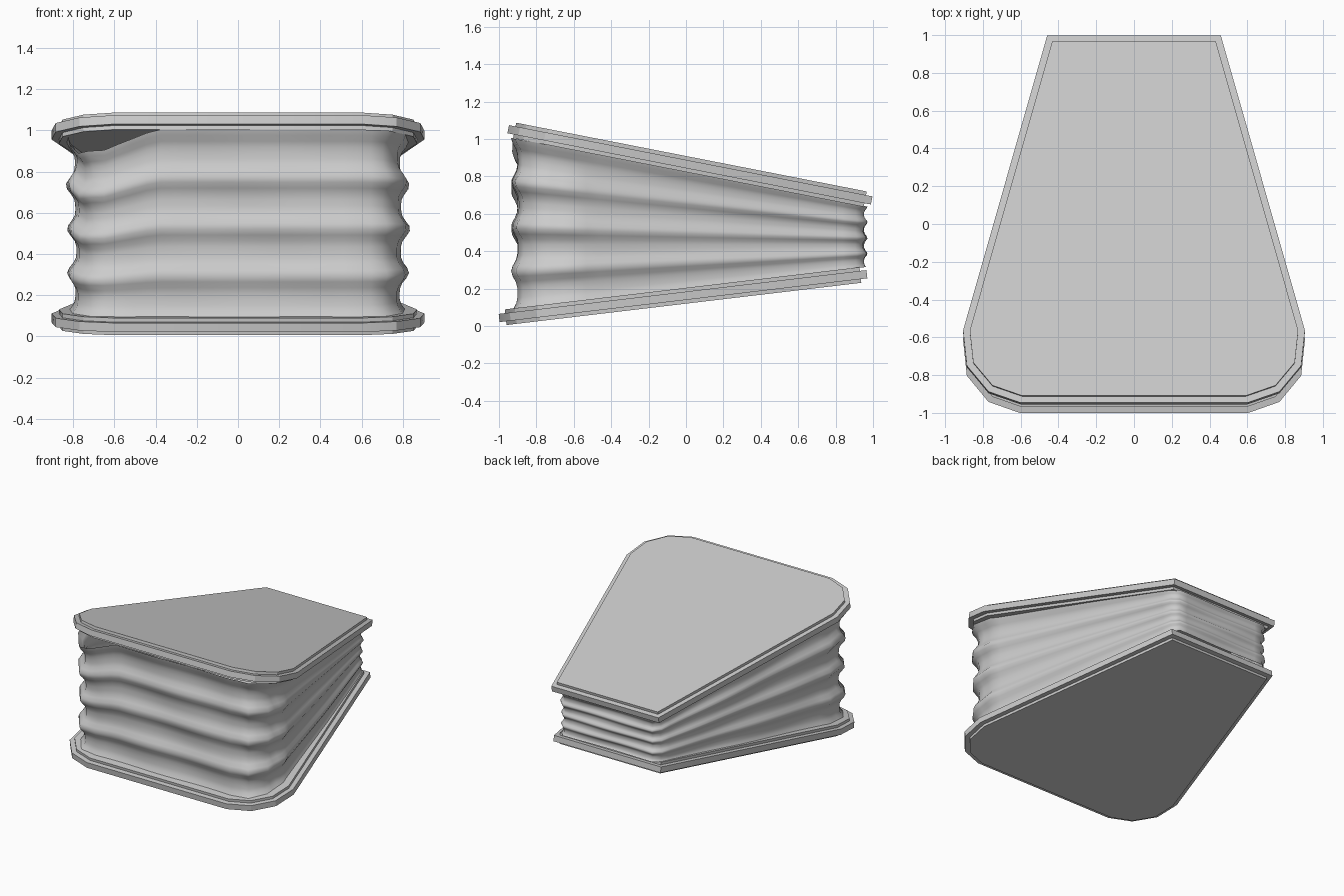
import bpy, bmesh, math
from mathutils import Vector

if "Cube" in bpy.data.objects:
    bpy.data.objects.remove(bpy.data.objects["Cube"])

grey = bpy.data.materials.new("plain grey")
grey.diffuse_color = (0.6, 0.6, 0.6, 1)
grey.use_nodes = True
grey.node_tree.nodes["Principled BSDF"].inputs["Base Color"].default_value = grey.diffuse_color


def mirrored(half):
    """Close a right-hand half outline (back to front) by mirroring it in x."""
    return [Vector(p) for p in half] + [Vector((-x, y)) for x, y in reversed(half)]


def corner_normals(pts):
    """Mitred outward normals of a clockwise outline."""
    out = []
    for i, p in enumerate(pts):
        a = (p - pts[i - 1]).normalized()
        b = (pts[(i + 1) % len(pts)] - p).normalized()
        na, nb = Vector((-a.y, a.x)), Vector((-b.y, b.x))
        out.append((na + nb) / (1 + na.dot(nb)))
    return out


def finish(name, bm, angle):
    bmesh.ops.recalc_face_normals(bm, faces=bm.faces)
    mesh = bpy.data.meshes.new(name)
    bm.to_mesh(mesh)
    bm.free()
    mesh.materials.append(grey)
    ob = bpy.data.objects.new(name, mesh)
    bpy.context.collection.objects.link(ob)
    bpy.ops.object.select_all(action='DESELECT')
    ob.select_set(True)
    bpy.context.view_layer.objects.active = ob
    bpy.ops.object.shade_smooth_by_angle(angle=math.radians(angle))
    return ob


def bridge(bm, rings):
    for lo, hi in zip(rings, rings[1:]):
        n = len(lo)
        for i in range(n):
            j = (i + 1) % n
            bm.faces.new((lo[i], lo[j], hi[j], hi[i]))


# Boards: a rim with a slightly smaller raised panel on both faces
BOARD = mirrored([(0.46, 0.99), (0.905, -0.6), (0.885, -0.79), (0.77, -0.93), (0.6, -0.99)])


def board(name, y, z, slope):
    bm = bmesh.new()
    normals = corner_normals(BOARD)
    rings = []
    for inset, h in ((0.035, -0.042), (0.035, -0.022), (0, -0.022),
                     (0, 0.022), (0.035, 0.022), (0.035, 0.042)):
        rings.append([bm.verts.new((*(p - n * inset), h)) for p, n in zip(BOARD, normals)])
    bridge(bm, rings)
    bm.faces.new(rings[0])
    bm.faces.new(rings[-1])
    ob = finish(name, bm, 30)
    ob.location = (0, y, z)
    ob.rotation_euler.x = math.atan(slope)


board("top_board", 0.021, 0.862, -0.196)
board("bottom_board", -0.016, 0.16, 0.119)

# Bellows: pleated cloth wall between the boards
wall = mirrored([(0.38, 0.955), (0.425, 0.91), (0.61, 0.2), (0.805, -0.6),
                 (0.79, -0.78), (0.71, -0.885), (0.58, -0.91)])
outline = []
for i, p in enumerate(wall):
    q = wall[(i + 1) % len(wall)]
    steps = max(2, round((q - p).length / 0.07))
    outline += [p.lerp(q, k / steps) for k in range(steps)]
normals = corner_normals(outline)

bm = bmesh.new()
LEVELS = 32
rings = []
for k in range(LEVELS + 1):
    t = k / LEVELS
    ring = []
    for p, n in zip(outline, normals):
        low = 0.2 + 0.119 * (p.y + 0.016)
        high = 0.822 - 0.196 * (p.y - 0.021)
        # the cloth sags away from the top board at the front left corner
        if p.y < -0.75:
            high -= 0.1 * max(0, min(1, (-0.4 - p.x) / 0.25)) * min(1, (-0.75 - p.y) / 0.07)
        # folds are deepest at the front corners and shallow at the back
        depth = 0.009 + 0.008 * (0.96 - p.y) / 1.9
        if p.y < -0.6 and abs(p.x) > 0.65:
            depth += 0.006
        wave = math.cos(2 * math.pi * (t - 0.22) / 0.26)
        wave += 0.25 * math.cos(4 * math.pi * (t - 0.22) / 0.26)
        ripple = 0.004 * math.sin(9 * p.x + 5 * p.y + 7 * t)
        q = p + n * (depth * wave + ripple)
        ring.append(bm.verts.new((q.x, q.y, low + (high - low) * t)))
    rings.append(ring)
bridge(bm, rings)
finish("bellows", bm, 50)
